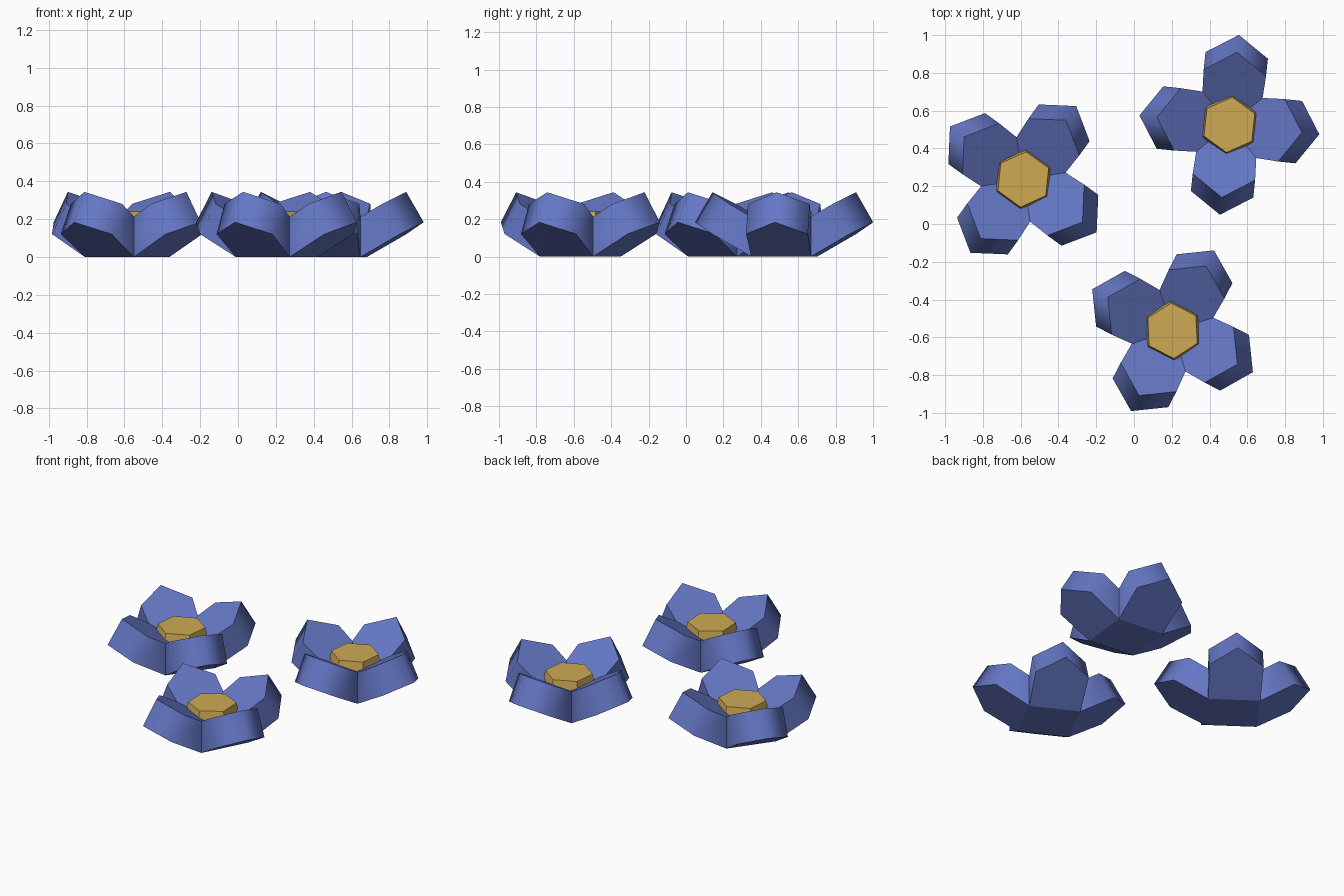
import bpy, bmesh
from math import sin, cos, radians
from mathutils import Matrix, Vector

cube = bpy.data.objects.get("Cube")
if cube:
    bpy.data.objects.remove(cube, do_unlink=True)


def material(name, rgb):
    mat = bpy.data.materials.new(name)
    mat.use_nodes = True
    mat.diffuse_color = (*rgb, 1)
    mat.node_tree.nodes["Principled BSDF"].inputs["Base Color"].default_value = (*rgb, 1)
    return mat


BLUE = material("petal blue", (0.13, 0.185, 0.56))
GOLD = material("centre gold", (0.62, 0.40, 0.09))

TILT = radians(30)    # upward slope of each petal
THICK = 0.185         # petal thickness, square to the slope
BASE = 0.16           # half width of the flat underside


def petal_point(along, width, height):
    """Point on a tilted petal that grows outward along +x."""
    return Vector((BASE + along * cos(TILT) - height * sin(TILT), width,
                   along * sin(TILT) + height * cos(TILT)))


def top_height(r):
    """Height of the petal's upper plane at distance r from the axis."""
    start = petal_point(0, 0, THICK)
    return start.z + (r - start.x) * sin(TILT) / cos(TILT)


def finish(bm, name, mat, place):
    bmesh.ops.recalc_face_normals(bm, faces=bm.faces)
    mesh = bpy.data.meshes.new(name)
    bm.to_mesh(mesh)
    bm.free()
    mesh.materials.append(mat)
    obj = bpy.data.objects.new(name, mesh)
    obj.matrix_world = place
    bpy.context.collection.objects.link(obj)


def petals(name, place):
    bm = bmesh.new()
    outline = [(0.242, -0.166), (0.368, 0), (0.242, 0.166)]
    lower = [Vector((BASE, -BASE, 0))] + [petal_point(s, w, 0) for s, w in outline] \
        + [Vector((BASE, BASE, 0))]
    upper = [petal_point(s, w, THICK) for s, w in outline]
    rim = top_height(BASE)
    upper = [Vector((BASE, -BASE, rim))] + upper + [Vector((BASE, BASE, rim))]
    apex = Vector((0, 0, top_height(0)))

    for k in range(4):
        turn = Matrix.Rotation(radians(90 * k), 3, 'Z')
        lo = [bm.verts.new(turn @ p) for p in lower]
        up = [bm.verts.new(turn @ p) for p in upper]
        bm.faces.new([bm.verts.new(apex)] + up)
        bm.faces.new(lo[::-1])
        # outer walls, rounded in shading only
        for i in range(4):
            bm.faces.new((lo[i], lo[i + 1], up[i + 1], up[i])).smooth = True
    bmesh.ops.remove_doubles(bm, verts=bm.verts, dist=0.0005)

    # flat underside
    corners = [v for v in bm.verts if abs(v.co.z) < 0.001]
    bmesh.ops.contextual_create(bm, geom=corners)

    # keep every edge crisp except those between walls of one petal
    for e in bm.edges:
        seam = all(abs(abs(v.co.x) - BASE) < 0.001 and abs(abs(v.co.y) - BASE) < 0.001
                   for v in e.verts)
        e.smooth = all(f.smooth for f in e.link_faces) and not seam
    finish(bm, name, BLUE, place)


def centre(name, place):
    bm = bmesh.new()
    bmesh.ops.create_cone(bm, cap_ends=True, segments=6, radius1=0.17, radius2=0.147,
                          depth=0.11)
    turn = Matrix.Rotation(radians(30), 4, 'Z')
    # first vertex direction decides how far to turn the hexagon
    v = bm.verts[:][0].co
    if abs(v.y) < 0.001 or abs(v.x) > 0.001 and abs(abs(v.y / v.x) - 1.732) < 0.01:
        bmesh.ops.transform(bm, matrix=turn, verts=bm.verts)
    bmesh.ops.translate(bm, vec=(0, 0, 0.185), verts=bm.verts)
    finish(bm, name, GOLD, place)


flowers = [("back", 0.505, 0.525, -6), ("right", -0.586, 0.236, 54.2),
           ("front", 0.204, -0.565, 62.7)]
for label, x, y, angle in flowers:
    place = Matrix.Translation((x, y, 0)) @ Matrix.Rotation(radians(angle), 4, 'Z')
    petals(label + "_flower_petals", place)
    centre(label + "_flower_centre", place)
